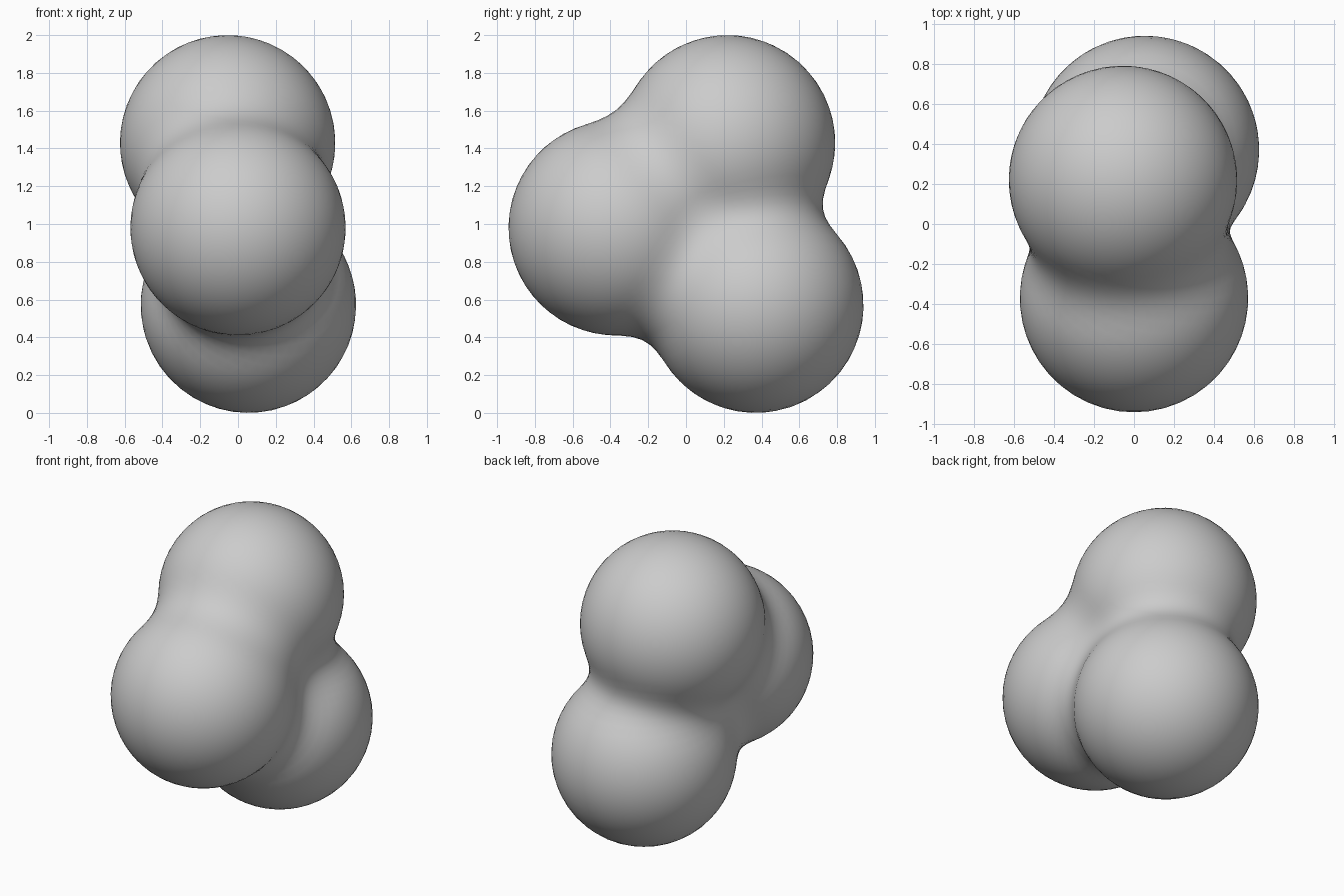
import bpy, bmesh
from mathutils import Vector

if "Cube" in bpy.data.objects:
    bpy.data.objects.remove(bpy.data.objects["Cube"])

# Three equal lobes that melt into one another
RADIUS = 0.57
LOBES = [Vector((0.0, -0.37, 0.98)),     # front lobe
         Vector((-0.055, 0.22, 1.43)),   # upper lobe
         Vector((0.055, 0.37, 0.57))]    # lower lobe
BLEND = 0.2


def smooth_min(a, b):
    h = max(BLEND - abs(a - b), 0.0) / BLEND
    return min(a, b) - h * h * BLEND / 4


def field(p):
    d = [(p - c).length - RADIUS for c in LOBES]
    return smooth_min(smooth_min(d[0], d[1]), d[2])


def surface_point(origin, direction):
    near, far = 0.0, 2.0
    for _ in range(26):
        mid = (near + far) / 2
        if field(origin + direction * mid) < 0:
            near = mid
        else:
            far = mid
    return origin + direction * near


# Push a sphere out from the common centre onto the blended surface
centre = sum(LOBES, Vector()) / 3
bm = bmesh.new()
bmesh.ops.create_icosphere(bm, subdivisions=5, radius=1)
for v in bm.verts:
    v.co = surface_point(centre, v.co.normalized())
for f in bm.faces:
    f.smooth = True
bmesh.ops.recalc_face_normals(bm, faces=bm.faces[:])

mesh = bpy.data.meshes.new("blended_lobes")
bm.to_mesh(mesh)
bm.free()
body = bpy.data.objects.new("blended_lobes", mesh)
bpy.context.collection.objects.link(body)
